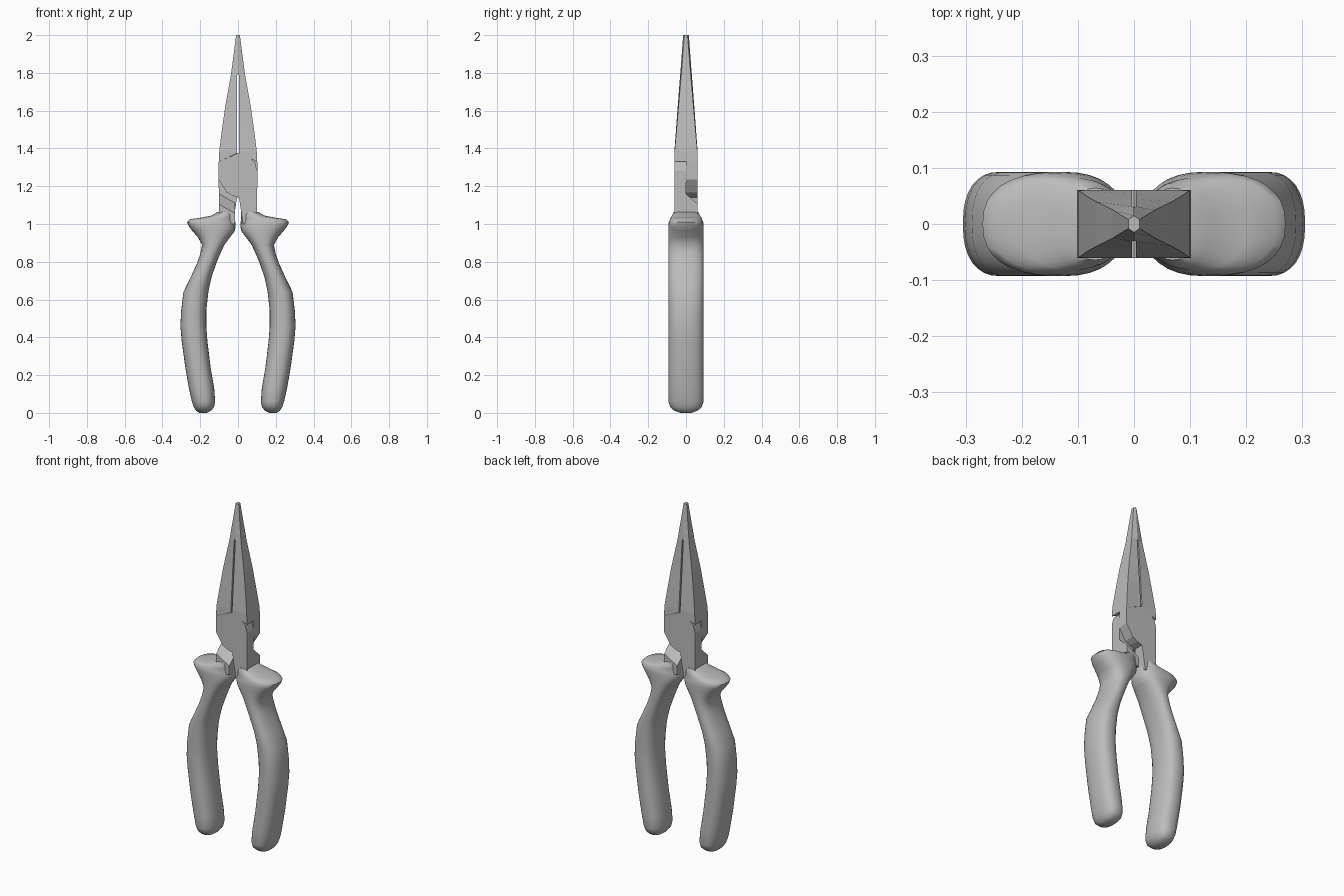
import bpy, bmesh, math
from mathutils import Matrix

cube = bpy.data.objects.get("Cube")
if cube:
    bpy.data.objects.remove(cube)

steel = bpy.data.materials.new("plain grey")
steel.use_nodes = True
GREY = (0.5, 0.5, 0.5, 1)
steel.diffuse_color = GREY
steel.node_tree.nodes["Principled BSDF"].inputs["Base Color"].default_value = GREY


def loft(name, rings, turn, smooth=False):
    """Skin a list of equal-length rings, cap both ends, turn about z."""
    bm = bmesh.new()
    loops = [[bm.verts.new(p) for p in ring] for ring in rings]
    for a, b in zip(loops, loops[1:]):
        n = len(a)
        for i in range(n):
            j = (i + 1) % n
            bm.faces.new((a[i], a[j], b[j], b[i]))
    bm.faces.new(loops[0])
    bm.faces.new(loops[-1])
    bmesh.ops.recalc_face_normals(bm, faces=bm.faces)
    bm.transform(Matrix.Rotation(turn, 4, 'Z'))
    mesh = bpy.data.meshes.new(name)
    bm.to_mesh(mesh)
    bm.free()
    mesh.materials.append(steel)
    obj = bpy.data.objects.new(name, mesh)
    bpy.context.collection.objects.link(obj)
    if smooth:
        bpy.ops.object.select_all(action='DESELECT')
        obj.select_set(True)
        bpy.context.view_layer.objects.active = obj
        bpy.ops.object.shade_smooth_by_angle(angle=math.radians(50))
    return obj


def oval(z, x0, x1, depth, n=32, power=2.4):
    """Rounded-box section of the grip at height z."""
    cx, rx = (x0 + x1) / 2, (x1 - x0) / 2
    ring = []
    for i in range(n):
        a = 2 * math.pi * i / n
        c, s = math.cos(a), math.sin(a)
        ring.append((cx + rx * math.copysign(abs(c) ** (2 / power), c),
                     depth * math.copysign(abs(s) ** (2 / power), s), z))
    return ring


def jaw_ring(z_in, z_out, inner, outer, mid, side):
    """Jaw section: mid is half depth at the centre line, side at the outer edge."""
    return [(-inner, -mid, z_in), (-outer, -side, z_out),
            (-outer, side, z_out), (-inner, mid, z_in)]


T = 0.061  # half thickness of the steel

# Jaw sections: inner height, outer height, inner x, outer x, half depths
JAW = [(1.375, 1.33, .004, .102, T, T), (1.39, 1.39, .004, .099, T, .06),
       (1.5, 1.5, .004, .085, .053, .05), (1.62, 1.62, .004, .068, .044, .04),
       (1.79, 1.79, .004, .037, .031, .025), (1.8, 1.8, 0, .036, .03, .024),
       (2.0, 2.0, 0, .01, .015, .008)]

# Joint plate outline (x, z), running from the jaw down to the leg
PLATE = [(0, 1.375), (.035, 1.365), (.063, 1.35), (.09, 1.325), (.102, 1.28),
         (.102, 1.2), (.1, 1.0), (.027, 1.0), (.005, 1.14), (-.03, 1.15),
         (-.06, 1.168), (-.08, 1.2), (-.102, 1.235), (-.102, 1.33)]

# Grip sections: height, inner x, outer x, half depth
GRIP = [(.0, .165, .205, .03), (.012, .142, .222, .062), (.03, .127, .234, .083),
        (.06, .121, .244, .093), (.13, .126, .26, .093), (.24, .145, .279, .093),
        (.38, .162, .298, .093), (.46, .168, .305, .093), (.54, .168, .301, .093),
        (.64, .157, .289, .093), (.72, .14, .25, .093), (.79, .115, .218, .093),
        (.84, .095, .2, .093), (.89, .072, .19, .093), (.93, .042, .213, .093),
        (.965, .016, .243, .093), (.99, .013, .262, .093), (1.01, .014, .27, .091),
        (1.025, .016, .255, .085), (1.033, .018, .2, .081), (1.045, .022, .14, .074),
        (1.064, .03, .108, .064)]

# Both halves are the same piece, turned half a turn about the vertical axis
for tag, turn in (("left", 0), ("right", math.pi)):
    loft(tag + "_jaw", [jaw_ring(*s) for s in JAW], turn)
    loft(tag + "_joint_plate",
         [[(x, y, z) for x, z in PLATE] for y in (-T, 0)], turn)
    # Sloped shoulder that thickens the leg below the joint
    loft(tag + "_leg_shoulder",
         [[(x, 0, 1.0), (x, T, 1.0), (x, T, z - .055), (x, 0, z)]
          for x, z in ((.015, 1.11), (.101, 1.16))], turn)
    loft(tag + "_grip", [oval(*s) for s in GRIP], turn, smooth=True)
